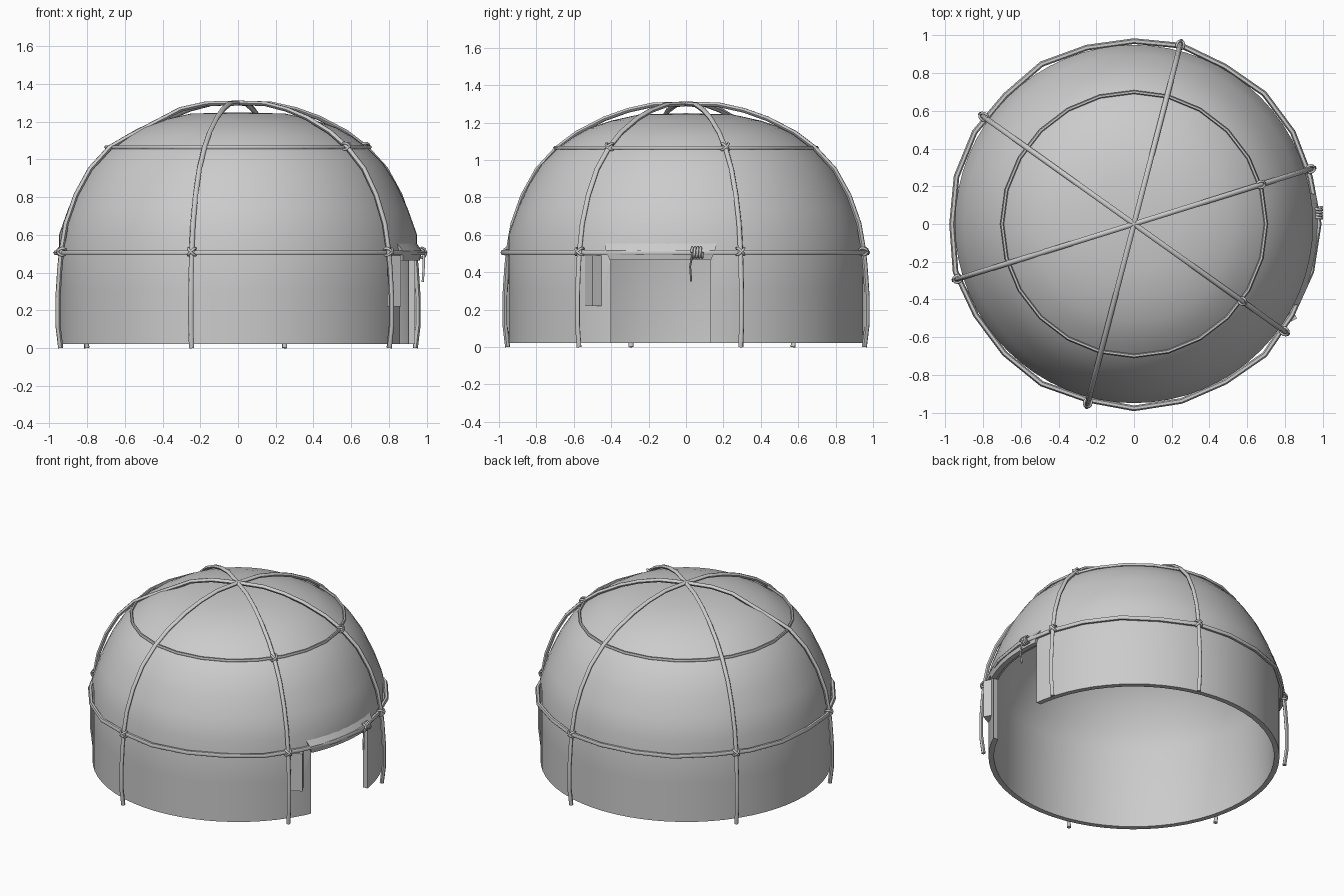
import bpy, bmesh, math
from mathutils import Vector

if "Cube" in bpy.data.objects:
    bpy.data.objects.remove(bpy.data.objects["Cube"])

mat = bpy.data.materials.new("light grey")
mat.diffuse_color = (0.6, 0.6, 0.6, 1)
mat.use_nodes = True
mat.node_tree.nodes["Principled BSDF"].inputs["Base Color"].default_value = mat.diffuse_color


def finish(obj, angle=35):
    obj.data.materials.clear()
    obj.data.materials.append(mat)
    bpy.ops.object.select_all(action='DESELECT')
    obj.select_set(True)
    bpy.context.view_layer.objects.active = obj
    bpy.ops.object.shade_smooth_by_angle(angle=math.radians(angle))
    return obj


def mesh_obj(name, bm):
    bmesh.ops.recalc_face_normals(bm, faces=bm.faces)
    me = bpy.data.meshes.new(name)
    bm.to_mesh(me)
    bm.free()
    obj = bpy.data.objects.new(name, me)
    bpy.context.collection.objects.link(obj)
    return obj


def rope(name, pts, radius, cyclic=False):
    cu = bpy.data.curves.new(name, 'CURVE')
    cu.dimensions = '3D'
    cu.bevel_depth = radius
    cu.bevel_resolution = 1
    cu.use_fill_caps = True
    sp = cu.splines.new('POLY')
    sp.points.add(len(pts) - 1)
    for p, c in zip(sp.points, pts):
        p.co = (*c, 1)
    sp.use_cyclic_u = cyclic
    obj = bpy.data.objects.new(name, cu)
    bpy.context.collection.objects.link(obj)
    bpy.ops.object.select_all(action='DESELECT')
    obj.select_set(True)
    bpy.context.view_layer.objects.active = obj
    bpy.ops.object.convert(target='MESH')
    return finish(bpy.context.view_layer.objects.active, 60)


def polar(r, deg, z):
    a = math.radians(deg)
    return Vector((r * math.cos(a), r * math.sin(a), z))


# dome shell: outer and inner profile spun round z
outer = [(0.95, 0.02), (0.95, 0.3), (0.95, 0.6), (0.90, 0.74), (0.84, 0.87), (0.77, 0.98),
         (0.69, 1.06), (0.60, 1.125), (0.52, 1.17), (0.40, 1.21), (0.25, 1.243), (0, 1.25)]
inner = [(0, 1.215), (0.25, 1.208), (0.40, 1.175), (0.52, 1.13), (0.67, 1.03), (0.81, 0.85),
         (0.87, 0.72), (0.915, 0.6), (0.915, 0.02)]
bm = bmesh.new()
vs = [bm.verts.new((r, 0, z)) for r, z in outer + inner]
es = [bm.edges.new((vs[i], vs[(i + 1) % len(vs)])) for i in range(len(vs))
      if i != len(outer) - 1]
bmesh.ops.spin(bm, geom=vs + es, cent=(0, 0, 0), axis=(0, 0, 1), angle=2 * math.pi,
               steps=64, use_merge=True)
bmesh.ops.remove_doubles(bm, verts=bm.verts, dist=0.0005)
dome = mesh_obj("dome_cover", bm)

# doorway cut on the +x side
bm = bmesh.new()
bmesh.ops.create_cube(bm, size=1)
for v in bm.verts:
    v.co = (0.9 + v.co.x * 0.6, -0.135 + v.co.y * 0.53, 0.185 + v.co.z * 0.57)
cutter = mesh_obj("door_cutter", bm)
cutter.hide_render = True
mod = dome.modifiers.new("door", 'BOOLEAN')
mod.object = cutter
mod.solver = 'EXACT'
bpy.ops.object.select_all(action='DESELECT')
bpy.context.view_layer.objects.active = dome
dome.select_set(True)
bpy.ops.object.modifier_apply(modifier="door")
bpy.data.objects.remove(cutter)
finish(dome, 30)

# door hood: curved wedge above the opening
bm = bmesh.new()
rings = []
for i in range(9):
    t = i / 8
    sec = [(0.93, 0.465, 0), (0.965, 0.465, 0), (0.975, 0.515, 1), (0.945, 0.56, 2)]
    rings.append([bm.verts.new(polar(r, -25 + 33 * t + (t - 0.5) * 2.2 * k, z))
                  for r, z, k in sec])
for a, b in zip(rings, rings[1:]):
    for j in range(4):
        bm.faces.new((a[j], a[(j + 1) % 4], b[(j + 1) % 4], b[j]))
bm.faces.new(rings[0])
bm.faces.new(rings[-1])
finish(mesh_obj("door_hood", bm))

# folded cover edge beside the door
bm = bmesh.new()
tri = [(0.83, -0.44), (0.865, -0.5), (0.79, -0.54)]
lo = [bm.verts.new((x, y, 0.22)) for x, y in tri]
hi = [bm.verts.new((x, y, 0.49)) for x, y in tri]
bm.faces.new(lo)
bm.faces.new(hi)
for j in range(3):
    bm.faces.new((lo[j], lo[(j + 1) % 3], hi[(j + 1) % 3], hi[j]))
finish(mesh_obj("door_fold", bm))

# three ropes over the crown, each from ground to ground
side = [(0.985, 0.0), (1.0, 0.12), (1.0, 0.27), (0.99, 0.42), (0.98, 0.52), (0.955, 0.66),
        (0.90, 0.81), (0.82, 0.95), (0.71, 1.065), (0.60, 1.145), (0.45, 1.22),
        (0.32, 1.265), (0.18, 1.295)]
ends = [75.5, 17.3, -35.5]
sunk = {145: 0.035, 197: 0.02}          # ends that sink into the cover near the crown
for n, a in enumerate(ends):
    def arc(deg):
        s = sunk.get(int(deg), 0)
        return [polar(r, deg, z - (s if 0.4 < r < 0.65 else 0)) for r, z in side]
    pts = arc(a) + [Vector((0, 0, 1.3))] + arc(a + 180)[::-1]
    rope("crown_rope_%d" % (n + 1), pts, 0.014)

# rings of rope round the dome
rope("lower_ring_rope", [polar(0.972 + 0.008 * math.cos(i * 2.4), i * 15, 0.505)
                         for i in range(24)], 0.015, True)
rope("upper_ring_rope", [polar(0.70, i * 15, 1.065) for i in range(24)], 0.01, True)


def knot(name, centre, r):
    # loop wound diagonally round a crossing
    out = Vector((centre.x, centre.y, 0)).normalized()
    tan = Vector((-out.y, out.x, 0))
    up = Vector((0, 0, 1))
    for k, s in enumerate((1, -1)):
        d = (tan + s * up).normalized()
        pts = [centre + out * math.cos(i * math.pi / 5) * r * 0.85
               + d * math.sin(i * math.pi / 5) * r for i in range(10)]
        rope("%s_%d" % (name, k), pts, 0.007, True)


for n, a in enumerate(ends + [e + 180 for e in ends]):
    knot("lower_knot_%d" % n, polar(0.98, a, 0.51), 0.027)
for n, a in enumerate((-35.5, 17.3)):
    knot("upper_knot_%d" % n, polar(0.705, a, 1.07), 0.025)

# lashing over the door with a hanging end
coil = [Vector((0.975 + 0.022 * math.cos(i * math.pi / 4), 0.03 + 0.06 * i / 32,
                0.505 + 0.026 * math.sin(i * math.pi / 4))) for i in range(33)]
rope("door_lashing", coil, 0.007)
rope("lashing_end", [(0.985, 0.035, 0.5), (0.985, 0.022, 0.43), (0.98, 0.028, 0.35)], 0.006)
